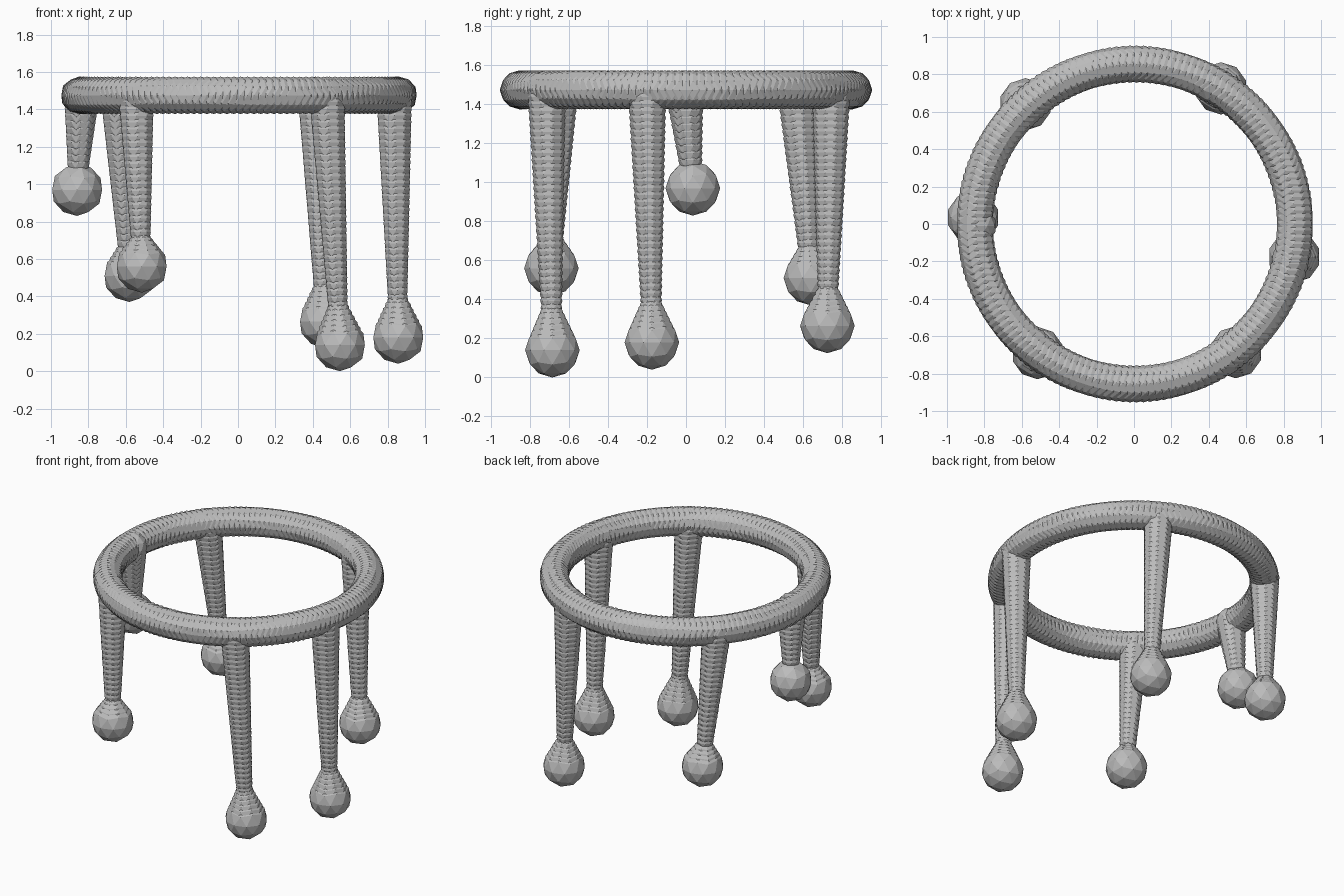
import bpy, bmesh, math
from mathutils import Vector, Matrix

cube = bpy.data.objects.get("Cube")
if cube:
    bpy.data.objects.remove(cube, do_unlink=True)

grey = bpy.data.materials.new("plain grey")
grey.use_nodes = True
colour = (0.5, 0.5, 0.5, 1)
grey.diffuse_color = colour
grey.node_tree.nodes["Principled BSDF"].inputs["Base Color"].default_value = colour

RING_Z, RING_R, TUBE_R, BULB_R, NECK_R = 1.475, 0.855, 0.1, 0.14, 0.055
STEP = 0.036
NECK = 0.85  # share of a drip's length where it is thinnest


def bead_chain(name, beads):
    """Overlapping low-poly beads, given as (centre, radius) pairs."""
    bm = bmesh.new()
    for centre, radius in beads:
        bmesh.ops.create_icosphere(bm, subdivisions=2, radius=radius,
                                   matrix=Matrix.Translation(centre))
    mesh = bpy.data.meshes.new(name)
    bm.to_mesh(mesh)
    bm.free()
    mesh.materials.append(grey)
    obj = bpy.data.objects.new(name, mesh)
    bpy.context.collection.objects.link(obj)
    return obj


def drip(name, top, bulb):
    """Tapering strand from the ring that swells into a bulb at its end."""
    start, end = Vector((*top, RING_Z)), Vector(bulb)
    count = round((end - start).length / STEP)
    beads = []
    for i in range(count + 1):
        t = i / count
        if t < NECK:
            radius = TUBE_R + (NECK_R - TUBE_R) * t / NECK
        else:
            radius = NECK_R + (BULB_R - NECK_R) * (t - NECK) / (1 - NECK)
        beads.append((start.lerp(end, t), radius))
    return bead_chain(name, beads)


# Ring
count = round(math.tau * RING_R / STEP)
angles = [math.tau * i / count for i in range(count)]
bead_chain("ring", [(Vector((0.005 + RING_R * math.cos(a), RING_R * math.sin(a), RING_Z)), TUBE_R)
                    for a in angles])

# Hanging drips: top (x, y), then bulb centre
drip("right_drip", (-0.835, -0.01), (-0.86, 0.035, 0.97))
drip("back_right_drip", (-0.64, 0.565), (-0.58, 0.64, 0.51))
drip("front_right_drip", (-0.545, -0.65), (-0.515, -0.69, 0.56))
drip("back_left_drip", (0.415, 0.745), (0.465, 0.725, 0.265))
drip("front_left_drip", (0.475, -0.715), (0.545, -0.685, 0.14))
drip("left_drip", (0.835, -0.2), (0.857, -0.175, 0.18))
